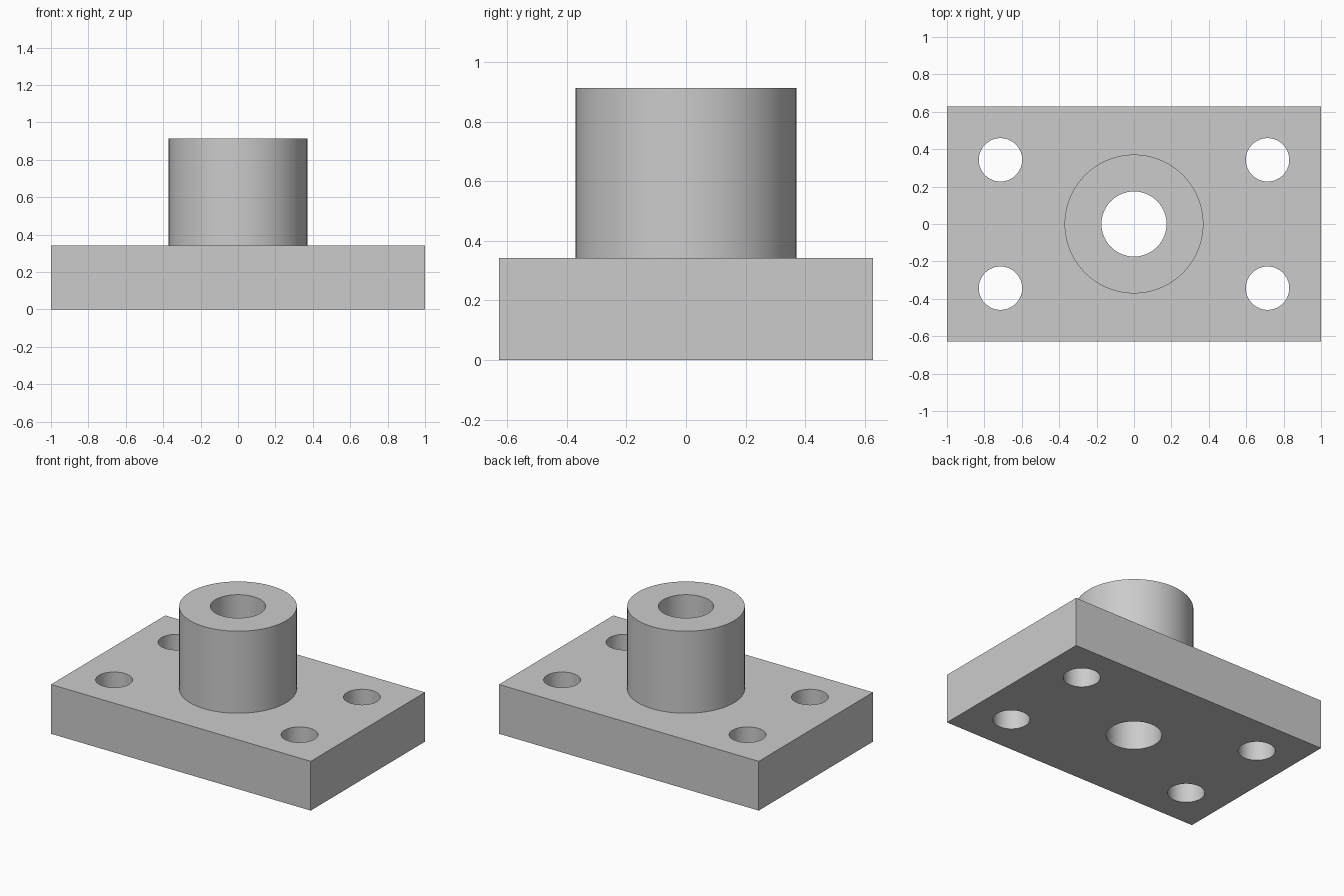
import bpy
import math

cube = bpy.data.objects.get("Cube")
if cube:
    bpy.data.objects.remove(cube, do_unlink=True)

# Main dimensions
LENGTH, WIDTH, THICKNESS = 2.0, 1.257, 0.343
BOSS_RADIUS, BOSS_TOP = 0.371, 0.914
BORE_RADIUS = 0.174
BOLT_RADIUS, BOLT_X, BOLT_Y = 0.116, 0.714, 0.343

# Single grey metal
metal = bpy.data.materials.new("plain_grey")
metal.use_nodes = True
grey = (0.6, 0.6, 0.6, 1.0)
metal.diffuse_color = grey
metal.node_tree.nodes["Principled BSDF"].inputs["Base Color"].default_value = grey


def cylinder(name, radius, bottom, top, x=0.0, y=0.0):
    bpy.ops.mesh.primitive_cylinder_add(
        vertices=96, radius=radius, depth=top - bottom,
        location=(x, y, (bottom + top) / 2))
    obj = bpy.context.object
    obj.name = name
    obj.data.materials.append(metal)
    return obj


def combine(target, tool, operation):
    """Apply a boolean to the target and discard the tool."""
    tool.hide_render = True
    mod = target.modifiers.new(tool.name, 'BOOLEAN')
    mod.operation = operation
    mod.solver = 'EXACT'
    mod.object = tool
    bpy.context.view_layer.objects.active = target
    bpy.ops.object.modifier_apply(modifier=mod.name)
    bpy.data.objects.remove(tool, do_unlink=True)


# Rectangular base plate
bpy.ops.mesh.primitive_cube_add(size=1, location=(0, 0, THICKNESS / 2))
flange = bpy.context.object
flange.name = "flanged_bushing"
flange.scale = (LENGTH, WIDTH, THICKNESS)
bpy.ops.object.transform_apply(location=True, rotation=False, scale=True)
flange.data.materials.append(metal)

# Round boss joined to the plate
combine(flange, cylinder("boss", BOSS_RADIUS, THICKNESS / 2, BOSS_TOP), 'UNION')

# Central through bore
combine(flange, cylinder("bore", BORE_RADIUS, -0.1, BOSS_TOP + 0.1), 'DIFFERENCE')

# Four corner bolt holes
for sx in (-1, 1):
    for sy in (-1, 1):
        hole = cylinder("bolt_hole", BOLT_RADIUS, -0.1, THICKNESS + 0.1,
                        sx * BOLT_X, sy * BOLT_Y)
        combine(flange, hole, 'DIFFERENCE')

# Smooth round walls, crisp edges
bpy.ops.object.select_all(action='DESELECT')
flange.select_set(True)
bpy.context.view_layer.objects.active = flange
bpy.ops.object.shade_smooth_by_angle(angle=math.radians(30))
